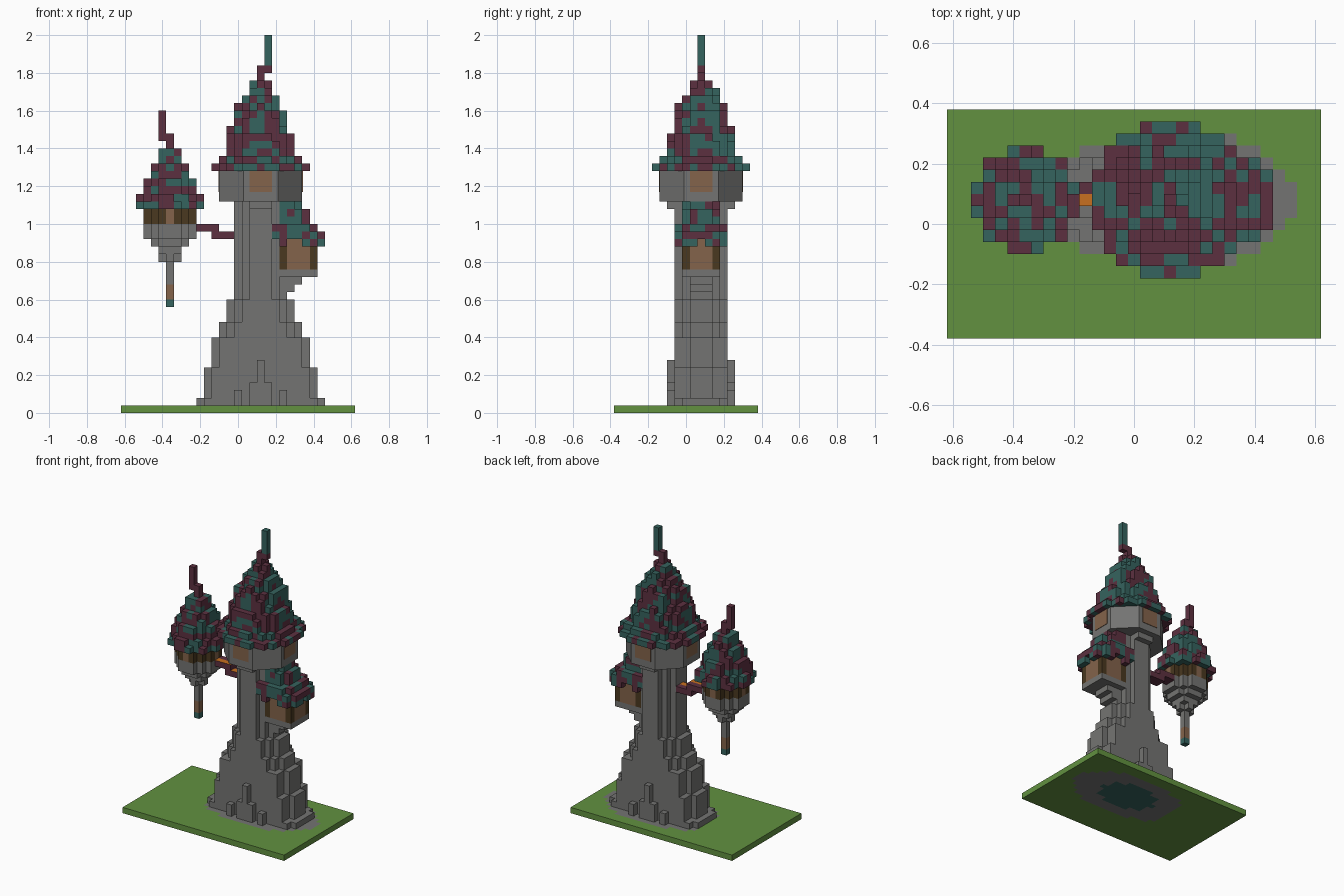
import bpy, math, random

random.seed(7)
U = 0.04  # edge of one block
if "Cube" in bpy.data.objects:
    bpy.data.objects.remove(bpy.data.objects["Cube"])


def material(name, r, g, b):
    m = bpy.data.materials.new(name)
    m.use_nodes = True
    m.diffuse_color = (r, g, b, 1)
    m.node_tree.nodes["Principled BSDF"].inputs["Base Color"].default_value = (r, g, b, 1)
    return m


GRASS = material("grass green", .122, .283, .051)
STONE = material("stone grey", .175, .175, .17)
MAROON = material("maroon tile", .107, .03, .051)
TEAL = material("teal tile", .036, .125, .112)
WOOD = material("light wood", .227, .125, .069)
BEAM = material("dark wood", .068, .04, .014)
GLOW = material("orange glow", .578, .162, .014)

DIRS = [(1, 0, 0), (-1, 0, 0), (0, 1, 0), (0, -1, 0), (0, 0, 1), (0, 0, -1)]


def build(name, cells, paint=None):
    """Make a mesh from blocks {(i, j, k): material}, keeping only outside faces."""
    verts, faces, mats, slots = {}, [], [], []
    for c, mat in cells.items():
        for d in DIRS:
            if tuple(a + b for a, b in zip(c, d)) in cells:
                continue
            m = paint(c, d, mat) if paint else mat
            if m not in slots:
                slots.append(m)
            axis = [abs(v) for v in d].index(1)
            u, v = (axis + 1) % 3, (axis + 2) % 3
            loop = []
            for su, sv in ((-1, -1), (1, -1), (1, 1), (-1, 1)):
                p = [0, 0, 0]
                p[axis], p[u], p[v] = d[axis], su, sv
                key = tuple(2 * a + b for a, b in zip(c, p))
                loop.append(verts.setdefault(key, len(verts)))
            faces.append(loop if d[axis] > 0 else loop[::-1])
            mats.append(slots.index(m))
    mesh = bpy.data.meshes.new(name)
    mesh.from_pydata([(x * U / 2, y * U / 2, (z + 1) * U / 2) for x, y, z in verts], [], faces)
    for m in slots:
        mesh.materials.append(m)
    mesh.polygons.foreach_set("material_index", mats)
    ob = bpy.data.objects.new(name, mesh)
    bpy.context.collection.objects.link(ob)
    return ob


def disc(ci, cj, r, k, mat, jitter=0):
    """Round layer of blocks; mat may be a function that picks a material."""
    out, n = {}, int(r) + 1
    for i in range(-n, n + 1):
        for j in range(-n, n + 1):
            if math.hypot(i, j) < r + random.uniform(-jitter, jitter):
                out[ci + i, cj + j, k] = mat() if callable(mat) else mat
    return out


def block(i0, i1, j0, j1, k0, k1, mat):
    return {(i, j, k): mat() if callable(mat) else mat for i in range(i0, i1 + 1)
            for j in range(j0, j1 + 1) for k in range(k0, k1 + 1)}


def plate(name, centre, size, mat):
    bpy.ops.mesh.primitive_cube_add(size=1, location=centre)
    ob = bpy.context.object
    ob.name, ob.scale = name, size
    ob.data.materials.append(mat)


def tile():
    return random.choice((MAROON, TEAL))


TX, TY = 3, 2   # tower axis in blocks
SX = -9         # hanging turret axis

# Ground slab with a worn stone patch
left, right = (-5, -5, -5, -5, -4, -1), (13, 13, 12, 11, 10, 8)
ground = block(-15, 15, -9, 9, 0, 0, GRASS)
for i, j, k in ground:
    d = abs(j - TY)
    if d < 6 and left[d] <= i <= right[d]:
        ground[i, j, k] = STONE


def underside(c, d, mat):
    inner = math.hypot((c[0] - TX) / 5.2, (c[1] - TY) / 3.6) < 1
    return TEAL if d[2] < 0 and inner else mat


build("ground", ground, underside)

# Tower base: columns that get lower away from the shaft
steps = ((3.6, 15), (4.4, 15), (5.4, 12), (6.4, 10), (7.4, 6), (8.4, 2))
base = {}
for i in range(-5, 12):
    for j in range(-1, 6):
        e = math.hypot(i - TX, 1.25 * (j - TY))
        top = next((h for r, h in steps if e < r), 0)
        for k in range(1, top):
            base[i, j, k] = STONE
for j in (-2, 6):
    base.update(block(2, 4, j, j, 1, 3, STONE))
    base.update(block(3, 3, j, j, 1, 6, STONE))
    base.update(block(0, 0, j, j, 1, 2, STONE))
    base.update(block(6, 6, j, j, 1, 2, STONE))
build("tower_base", base)

# Round shaft with small brackets under the drum
shaft = {}
for k in range(14, 28):
    shaft.update(disc(TX, TY, 3.5, k, STONE))
for j in (-2, 6):
    shaft.update(block(2, 4, j, j, 27, 27, STONE))
build("tower_shaft", shaft)

# Eight-sided drum with a wooden shutter on each main side
bpy.ops.mesh.primitive_cylinder_add(vertices=8, radius=.22 / math.cos(math.pi / 8), depth=.18,
                                    location=(TX * U, TY * U, 1.21),
                                    rotation=(0, 0, math.pi / 8))
bpy.context.object.name = "tower_drum"
bpy.context.object.data.materials.append(STONE)
for n, (dx, dy, _) in enumerate(DIRS[:4]):
    plate(f"drum_shutter_{n + 1}", (TX * U + dx * .22, TY * U + dy * .22, 1.225),
          (.006 if dx else .12, .006 if dy else .12, .11), WOOD)

# Main roof and bent finial
roof = {}
radii = (6.5, 5.5, 4.8, 4.7, 4.5, 3.9, 3.7, 3.5, 2.9, 2.5, 1.8, 1.5)
for n, r in enumerate(radii):
    roof.update(disc(TX, TY, r, 32 + n, tile, .3 if n else 0))
roof.update(block(3, 3, 2, 2, 44, 45, MAROON))
roof.update(block(4, 4, 2, 2, 45, 45, MAROON))
roof.update(block(4, 4, 2, 2, 46, 49, TEAL))
build("main_roof", roof)

# Side house on a stepped bracket
bracket = block(6, 10, 0, 4, 18, 18, STONE)
bracket.update(block(6, 8, 1, 3, 17, 17, STONE))
bracket.update(block(6, 7, 1, 3, 16, 16, STONE))
bracket.update(block(6, 6, 2, 2, 15, 15, STONE))
build("house_bracket", bracket)
walls = block(6, 10, 0, 4, 19, 23, WOOD)
for i, j, k in walls:
    if i in (6, 10) and j in (0, 4):
        walls[i, j, k] = BEAM
build("house_walls", walls)
house_roof = {}
for k, reach, half in ((23, 11, 3), (24, 10, 3), (25, 9, 2), (26, 9, 2), (27, 8, 2)):
    for c, m in block(5, reach, TY - half, TY + half, k, k, tile).items():
        if c[0] < reach or abs(c[1] - TY) < half:
            house_roof[c] = m
for j in (0, 1, 3, 4):  # hanging eave tiles
    house_roof[11, j, 22] = tile()
for i in (6, 9, 10):
    house_roof[i, -1, 22] = tile()
    house_roof[i, 5, 22] = tile()
build("house_roof", house_roof)

# Hanging turret: tapered stone foot, timber band, roof
foot = block(SX, SX, TY, TY, 17, 19, STONE)
for k, r in ((20, 1.1), (21, 1.5), (22, 2.5), (23, 3.2), (24, 3.5)):
    foot.update(disc(SX, TY, r, k, STONE))
build("turret_foot", foot)
stick = block(SX, SX, TY, TY, 15, 16, WOOD)
stick[SX, TY, 14] = TEAL
build("turret_pendant", stick)
band = {}
for k in (25, 26):
    band.update(disc(SX, TY, 3.5, k, BEAM))
for i, j, k in band:
    if (i - SX + j - TY) % 2:
        band[i, j, k] = WOOD
build("turret_walls", band)
turret_roof = {}
for n, r in enumerate((4.4, 4.2, 3.5, 3.4, 2.9, 2.5, 1.8, 1.5, .6, .6)):
    turret_roof.update(disc(SX, TY, r, 27 + n, tile, .25 if 0 < n < 7 else 0))
turret_roof.update(block(SX - 1, SX - 1, TY, TY, 36, 39, MAROON))
build("turret_roof", turret_roof)


# Stepped bridge with a glowing walkway
def walkway(c, d, mat):
    return GLOW if d[2] > 0 and c[1] == TY else mat


bridge = block(-5, -3, 2, 3, 24, 24, MAROON)
bridge.update(block(-3, -1, 2, 3, 23, 23, MAROON))
build("bridge", bridge, walkway)
